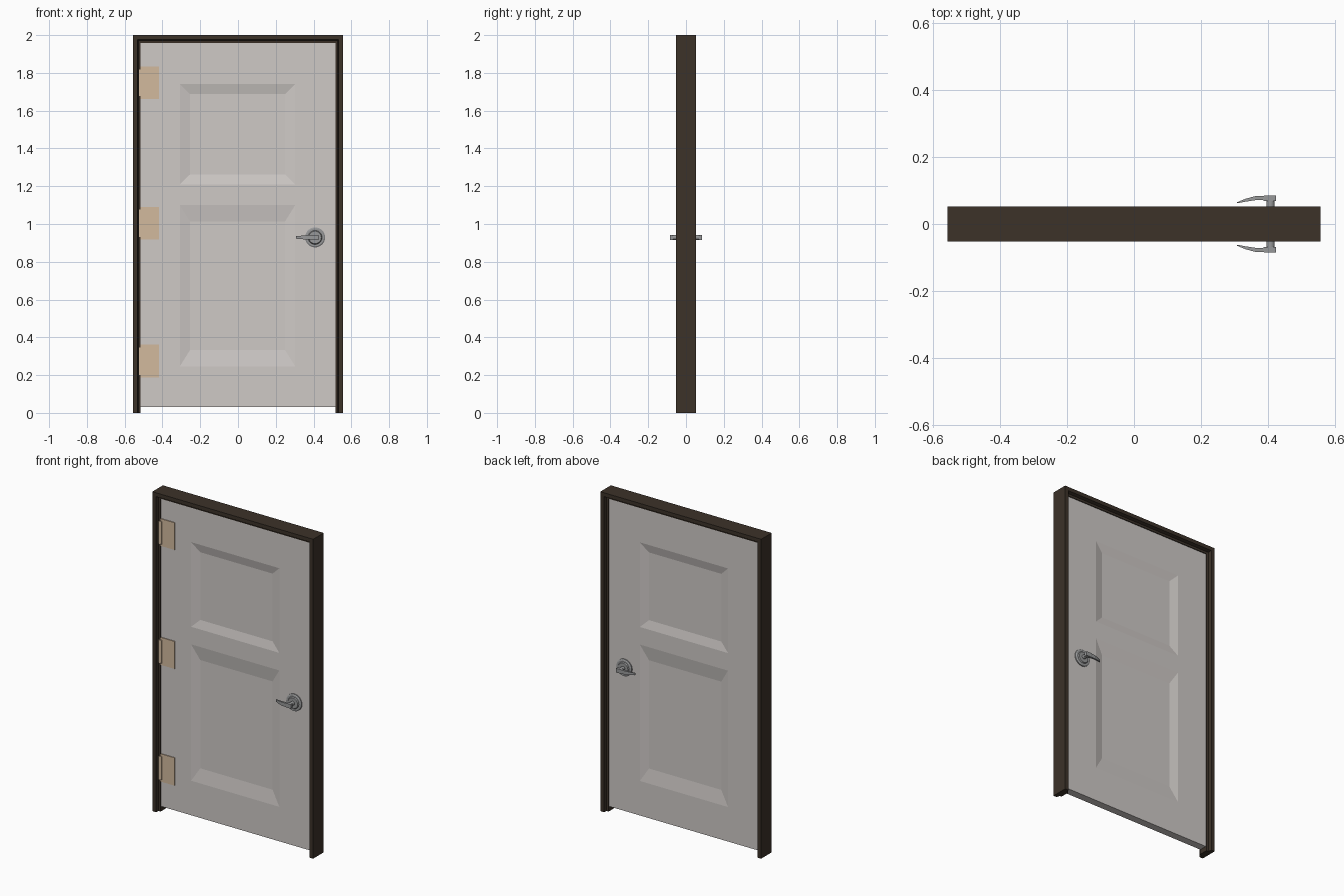
import bpy, bmesh, math
from mathutils import Matrix

if "Cube" in bpy.data.objects:
    bpy.data.objects.remove(bpy.data.objects["Cube"])


def material(name, rgb):
    m = bpy.data.materials.new(name)
    m.diffuse_color = [(c / 255) ** 2.2 for c in rgb] + [1]
    m.use_nodes = True
    m.node_tree.nodes["Principled BSDF"].inputs["Base Color"].default_value = m.diffuse_color
    return m


BROWN = material("dark brown", (62, 53, 45))
GREY = material("warm pale grey", (205, 200, 197))
TAN = material("tan", (209, 184, 156))
METAL = material("metal grey", (150, 151, 152))


def finish(name, bm, mat, mirror_y=False):
    bmesh.ops.remove_doubles(bm, verts=bm.verts, dist=1e-5)
    bmesh.ops.recalc_face_normals(bm, faces=bm.faces)
    me = bpy.data.meshes.new(name)
    bm.to_mesh(me)
    bm.free()
    me.materials.append(mat)
    ob = bpy.data.objects.new(name, me)
    bpy.context.collection.objects.link(ob)
    if mirror_y:
        mod = ob.modifiers.new("both sides", 'MIRROR')
        mod.use_axis = (False, True, False)
    return ob


def quad(bm, pts):
    return bm.faces.new([bm.verts.new(p) for p in pts])


def box(name, x0, x1, y0, y1, z0, z1, mat):
    bm = bmesh.new()
    bmesh.ops.create_cube(bm, size=1)
    for v in bm.verts:
        v.co = ((x0, x1)[v.co.x > 0], (y0, y1)[v.co.y > 0], (z0, z1)[v.co.z > 0])
    return finish(name, bm, mat)


# door frame: one stepped profile carried up, across and down
profile = [(0, -.052), (.024, -.052), (.029, -.031), (.042, -.029),
           (.042, .029), (.029, .031), (.024, .052), (0, .052)]  # (inward, y)
bm = bmesh.new()
rings = []
for side, top in ((-1, 0), (-1, 1), (1, 1), (1, 0)):
    rings.append([bm.verts.new((side * (.557 - d), y, (2 - d) * top)) for d, y in profile])
n = len(profile)
for a, b in zip(rings, rings[1:]):
    for i in range(n):
        j = (i + 1) % n
        bm.faces.new((a[i], a[j], b[j], b[i]))
bm.faces.new(rings[0])
bm.faces.new(rings[-1])
finish("door_frame", bm, BROWN)

# door leaf: front half with two sunken panels, mirrored to the back
F, D = -.024, .012
xs = [-.517, -.308, .303, .517]
zs = [.03, .246, 1.10, 1.21, 1.74, 1.96]
bevel = {1: .088, 3: .053}
bm = bmesh.new()
for i in range(3):
    for k in range(5):
        x0, x1, z0, z1 = xs[i], xs[i + 1], zs[k], zs[k + 1]
        outer = [(x0, F, z0), (x1, F, z0), (x1, F, z1), (x0, F, z1)]
        if i == 1 and k in bevel:
            b, c = .055, bevel[k]
            inner = [(x0 + b, F + D, z0 + c), (x1 - b, F + D, z0 + c),
                     (x1 - b, F + D, z1 - c), (x0 + b, F + D, z1 - c)]
            quad(bm, inner)
            for a in range(4):
                e = (a + 1) % 4
                quad(bm, [outer[a], outer[e], inner[e], inner[a]])
        else:
            quad(bm, outer)
bmesh.ops.remove_doubles(bm, verts=bm.verts, dist=1e-5)
rim = [e for e in bm.edges if e.is_boundary]
out = bmesh.ops.extrude_edge_only(bm, edges=rim)["geom"]
for v in out:
    if isinstance(v, bmesh.types.BMVert):
        v.co.y = 0
finish("door_leaf", bm, GREY, True)

# hinges: leaf plate and knuckle on the front
for name, z0, z1 in (("top", 1.663, 1.833), ("middle", .918, 1.09), ("bottom", .187, .361)):
    box(name + "_hinge_plate", -.515, -.418, -.029, -.022, z0, z1, TAN)
    box(name + "_hinge_knuckle", -.525, -.505, -.036, -.024, z0 + .014, z1 - .014, TAN)

# handle rosette and spindle, lathed towards the front and mirrored to the back
HX, HZ = .408, .929
bm = bmesh.new()
lathe = [(0, -.022), (.053, -.022), (.053, -.030), (.047, -.034), (.037, -.034),
         (.033, -.040), (.0125, -.040), (.0125, -.075), (0, -.075)]
vs = [bm.verts.new((HX + r, y, HZ)) for r, y in lathe]
es = [bm.edges.new(p) for p in zip(vs, vs[1:])]
bmesh.ops.spin(bm, geom=vs + es, cent=(HX, 0, HZ), axis=(0, 1, 0),
               angle=2 * math.pi, steps=32)
ob = finish("handle_rosette", bm, METAL, True)
bpy.context.view_layer.objects.active = ob
ob.select_set(True)
bpy.ops.object.shade_smooth_by_angle(angle=math.radians(30))

# lever: curved tapering blade, as sections of (x, outer y, inner y, half height)
sections = [(.425, -.085, -.068, .013), (.392, -.085, -.068, .013),
            (.385, -.084, -.071, .012), (.362, -.083, -.071, .011),
            (.335, -.076, -.067, .009), (.308, -.065, -.062, .007)]
bm = bmesh.new()
rings = [[bm.verts.new(p) for p in ((x, yo, HZ - h), (x, yo, HZ + h),
                                    (x, yi, HZ + h), (x, yi, HZ - h))]
         for x, yo, yi, h in sections]
for a, b in zip(rings, rings[1:]):
    for i in range(4):
        j = (i + 1) % 4
        bm.faces.new((a[i], a[j], b[j], b[i]))
bm.faces.new(rings[0])
bm.faces.new(rings[-1])
finish("handle_lever", bm, METAL, True)
